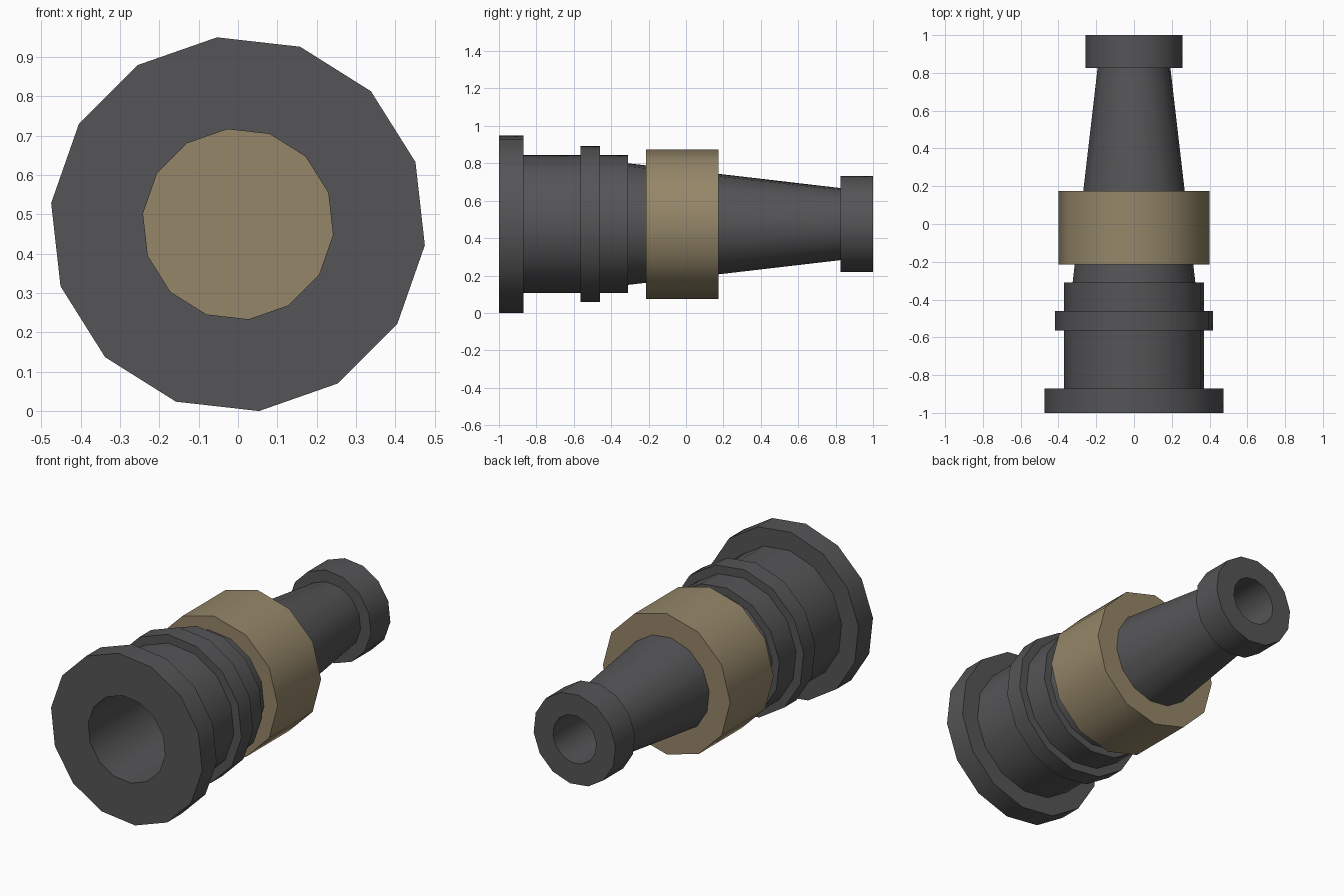
import bpy
import bmesh
import math

if "Cube" in bpy.data.objects:
    bpy.data.objects.remove(bpy.data.objects["Cube"])

CENTRE_Z = 0.475


def lathe(name, profile, sides, start, closed=False):
    """Spin a (y, radius) profile around the y axis; a closed profile makes a tube."""
    bm = bmesh.new()
    rings = []
    for y, r in profile:
        ring = []
        for i in range(sides):
            a = start + math.tau * i / sides
            ring.append(bm.verts.new((r * math.cos(a), y, r * math.sin(a))))
        rings.append(ring)
    pairs = list(zip(rings, rings[1:]))
    if closed:
        pairs.append((rings[-1], rings[0]))
    else:
        bm.faces.new(rings[0])
        bm.faces.new(rings[-1])
    for a, b in pairs:
        for i in range(sides):
            j = (i + 1) % sides
            bm.faces.new((a[i], a[j], b[j], b[i]))
    bmesh.ops.recalc_face_normals(bm, faces=bm.faces)
    mesh = bpy.data.meshes.new(name)
    bm.to_mesh(mesh)
    bm.free()
    obj = bpy.data.objects.new(name, mesh)
    obj.location.z = CENTRE_Z
    bpy.context.collection.objects.link(obj)
    bpy.ops.object.select_all(action='DESELECT')
    obj.select_set(True)
    bpy.context.view_layer.objects.active = obj
    bpy.ops.object.shade_smooth_by_angle(angle=math.radians(40))
    return obj


def paint(obj, name, colour):
    mat = bpy.data.materials.new(name)
    mat.diffuse_color = colour
    mat.use_nodes = True
    mat.node_tree.nodes["Principled BSDF"].inputs["Base Color"].default_value = mat.diffuse_color
    obj.data.materials.append(mat)


# Hollow nozzle body: rear flange, collar, taper, tip, then back through the bore
body = lathe("nozzle_body", [
    (-1.0, 0.478), (-0.87, 0.478),
    (-0.87, 0.372), (-0.565, 0.372),
    (-0.565, 0.42), (-0.46, 0.42),
    (-0.46, 0.372), (-0.31, 0.372),
    (-0.31, 0.327), (0.825, 0.194),
    (0.825, 0.259), (1.0, 0.259),
    (1.0, 0.137), (0.0, 0.137),
    (0.0, 0.243), (-1.0, 0.243),
], 14, -math.tau / 56, closed=True)
paint(body, "dark_grey", (0.09, 0.09, 0.095, 1))

# Solid grip band that closes the bore
band = lathe("grip_band", [(-0.215, 0.4), (0.175, 0.4)], 12, 0)
paint(band, "tan", (0.30, 0.24, 0.14, 1))
